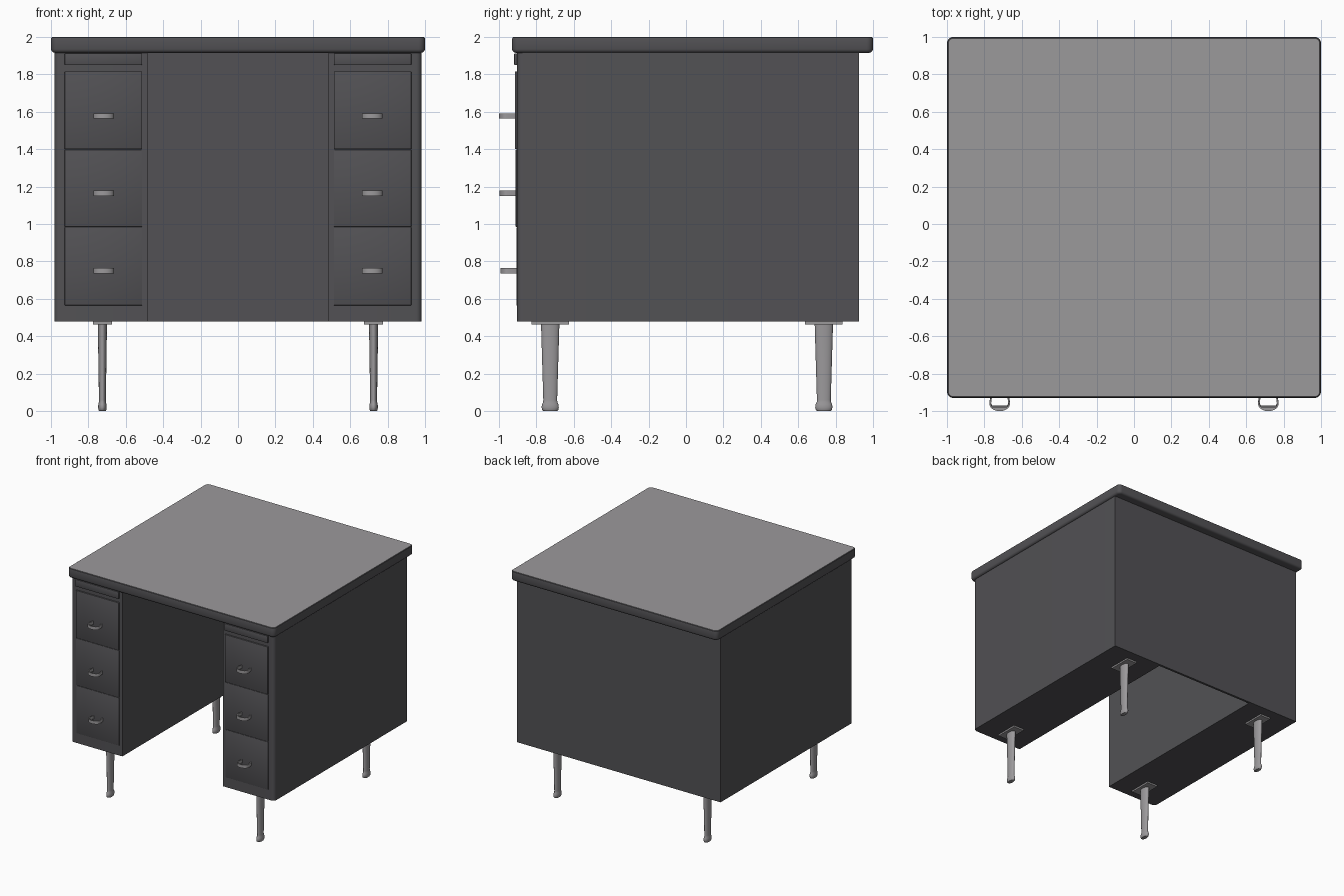
import bpy, bmesh, math

if "Cube" in bpy.data.objects:
    bpy.data.objects.remove(bpy.data.objects["Cube"])


def material(name, rgb):
    m = bpy.data.materials.new(name)
    m.diffuse_color = (*rgb, 1)
    m.use_nodes = True
    m.node_tree.nodes["Principled BSDF"].inputs["Base Color"].default_value = m.diffuse_color
    return m


DARK = material("charcoal paint", (0.085, 0.083, 0.09))
LIGHT = material("light grey", (0.33, 0.32, 0.33))


def finish(name, bm, *mats, angle=35):
    bmesh.ops.recalc_face_normals(bm, faces=bm.faces)
    me = bpy.data.meshes.new(name)
    bm.to_mesh(me)
    bm.free()
    for m in mats:
        me.materials.append(m)
    me.shade_smooth()
    me.set_sharp_from_angle(angle=math.radians(angle))
    ob = bpy.data.objects.new(name, me)
    bpy.context.collection.objects.link(ob)
    return ob


def loft(name, rings, *mats, top_index=0, angle=35):
    """Skin a list of closed rings and cap both ends."""
    bm = bmesh.new()
    vs = [[bm.verts.new(p) for p in r] for r in rings]
    n = len(vs[0])
    for a, b in zip(vs, vs[1:]):
        for i in range(n):
            j = (i + 1) % n
            bm.faces.new((a[i], a[j], b[j], b[i]))
    bm.faces.new(vs[0])
    bm.faces.new(vs[-1]).material_index = top_index
    return finish(name, bm, *mats, angle=angle)


def box(name, x0, x1, y0, y1, z0, z1, mat, bevel=0.0):
    bm = bmesh.new()
    bmesh.ops.create_cube(bm, size=1)
    for v in bm.verts:
        v.co = ((x0 + x1) / 2 + v.co.x * (x1 - x0),
                (y0 + y1) / 2 + v.co.y * (y1 - y0),
                (z0 + z1) / 2 + v.co.z * (z1 - z0))
    if bevel:
        bmesh.ops.bevel(bm, geom=bm.edges[:], offset=bevel, segments=2,
                        profile=0.5, affect='EDGES')
    return finish(name, bm, mat)


def arc(cx, cy, r, a0, a1, n):
    return [(cx + r * math.cos(math.radians(a0 + (a1 - a0) * i / n)),
             cy + r * math.sin(math.radians(a0 + (a1 - a0) * i / n)))
            for i in range(n + 1)]


# Tabletop: rounded rectangle skinned through an edge profile
def slab_ring(inset, z):
    r, x, y0, y1 = 0.035 - inset, 0.965, -0.895, 0.965
    pts = (arc(x, y1, r, 0, 90, 6) + arc(-x, y1, r, 90, 180, 6)
           + arc(-x, y0, r, 180, 270, 6) + arc(x, y0, r, 270, 360, 6))
    return [(px, py, z) for px, py in pts]


edge = [(0.02, 1.915), (0.01, 1.918), (0.003, 1.925), (0, 1.935),
        (0, 1.988), (0.002, 1.996), (0.007, 2.0)]
loft("tabletop", [slab_ring(*e) for e in edge], DARK, LIGHT, top_index=1)

# Body: U-shaped plan with a kneehole, rounded outer front corners
W, KNEE, FRONT, BACK = 0.982, 0.485, -0.903, 0.926
half = [(KNEE, BACK - 0.02), (KNEE, FRONT)] + \
    arc(W - 0.03, FRONT + 0.03, 0.03, -90, 0, 6) + [(W, BACK)]
plan = half + [(-x, y) for x, y in reversed(half)]
loft("desk_body", [[(x, y, z) for x, y in plan] for z in (0.478, 1.918)], DARK)

# Handle: bent strip with a half-round finger grip
BEND = arc(0, 0, 1, 180, 360, 16)


def handle(name, cx, y, z):
    path = [(-0.047, 0.0)] + [(0.055 * a, -0.045 + 0.041 * b) for a, b in BEND] \
        + [(0.047, 0.0)]
    rings = []
    for px, py in path:
        k = 0.84  # inner edge of the strip
        iy = py if py == 0 else -0.045 + (py + 0.045) * k
        rings.append([(cx + px, y + py, z - 0.014), (cx + px, y + py, z + 0.014),
                      (cx + px * k, y + iy, z + 0.014), (cx + px * k, y + iy, z - 0.014)])
    loft(name, rings, LIGHT, angle=40)
    grip = [(cx + 0.052 * a, y - 0.05 + 0.033 * b) for a, b in BEND if b < -0.25]
    loft(name + "_grip", [[(gx, gy, h) for gx, gy in grip]
                          for h in (z - 0.008, z + 0.008)], LIGHT)


# Drawers, pull-out boards and handles on both pedestals
DRAWERS = [(1.40, 1.815, -0.915, 1.577), (0.985, 1.397, -0.911, 1.165),
           (0.565, 0.982, -0.907, 0.75)]
for side, s in (("left", -1), ("right", 1)):
    x0, x1 = sorted((s * 0.512, s * 0.927))
    box(side + "_pullout_board", x0, x1, -0.919, -0.85, 1.85, 1.912, DARK, 0.004)
    for i, (z0, z1, y, hz) in enumerate(DRAWERS, 1):
        box(f"{side}_drawer_{i}", x0, x1, y, -0.85, z0, z1, DARK, 0.003)
        handle(f"{side}_handle_{i}", s * 0.718, y, hz)

# Legs: flattened tapered columns with a flared foot and mounting plate
LEG = [(0.036, 0.0), (0.043, 0.006), (0.046, 0.02), (0.044, 0.036), (0.038, 0.048),
       (0.037, 0.06), (0.048, 0.43), (0.049, 0.468)]
for side, s in (("left", -1), ("right", 1)):
    for end, y in (("front", -0.726), ("back", 0.737)):
        cx = s * 0.725
        rings = [[(cx + 0.5 * px, y + py, z) for px, py in arc(0, 0, r, 0, 345, 23)]
                 for r, z in LEG]
        loft(f"{end}_{side}_leg", rings, LIGHT, angle=50)
        box(f"{end}_{side}_leg_plate", cx - 0.051, cx + 0.051, y - 0.1, y + 0.1,
            0.464, 0.48, LIGHT)
